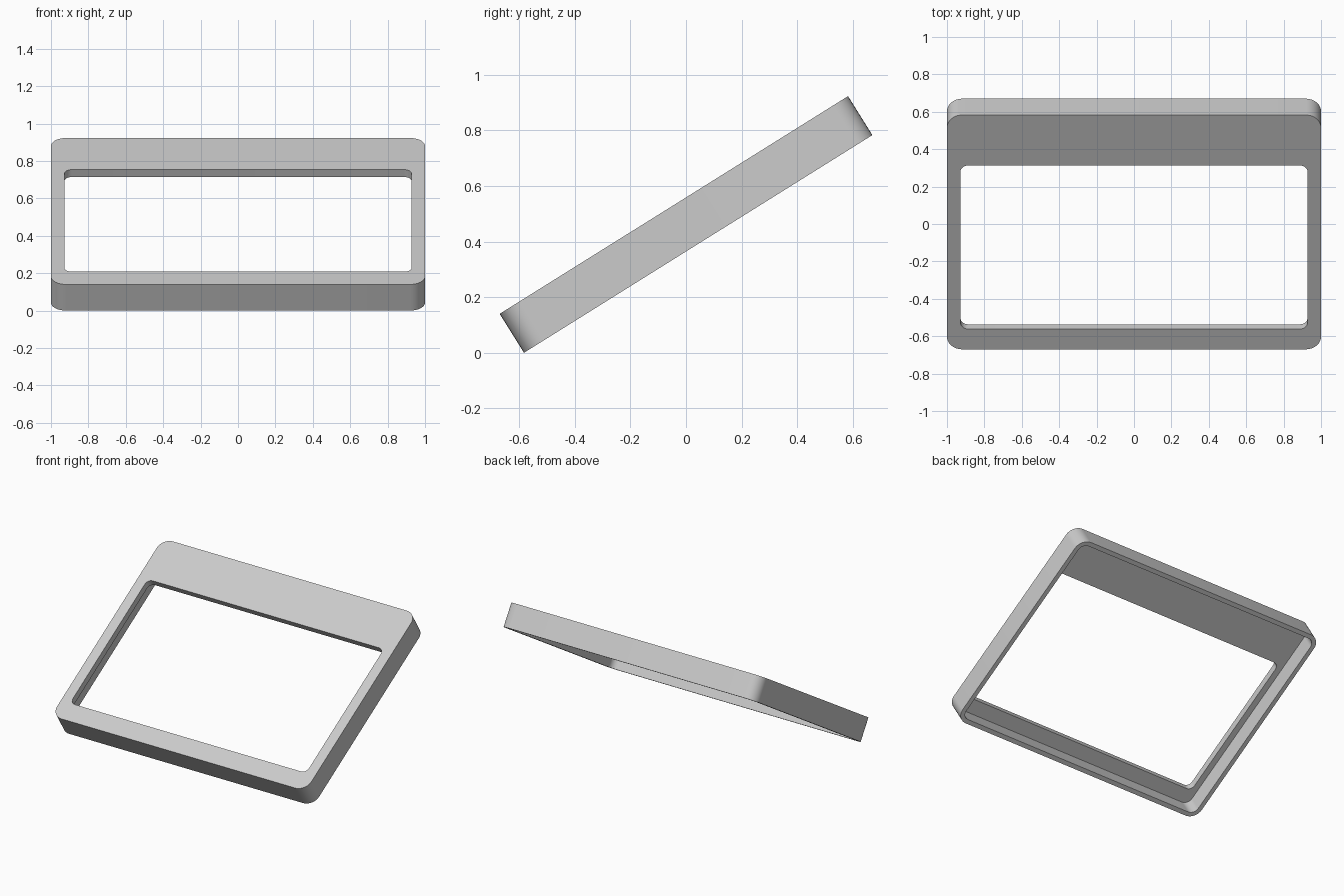
import bpy
import bmesh
from math import sin, cos, pi, radians
from mathutils import Matrix

if "Cube" in bpy.data.objects:
    bpy.data.objects.remove(bpy.data.objects["Cube"], do_unlink=True)

TILT = radians(32)
HALF_W, HALF_L, HALF_T = 1.0, 0.7385, 0.0825
WALL, PLATE = 0.03, 0.047
CORNER_STEPS = 8

grey = bpy.data.materials.new("mid grey")
grey.use_nodes = True
colour = (0.6, 0.6, 0.6, 1)
grey.diffuse_color = colour
grey.node_tree.nodes["Principled BSDF"].inputs["Base Color"].default_value = colour


def rounded_ring(bm, half_x, y0, y1, radius, z):
    """Ring of vertices around a rectangle with rounded corners."""
    centres = [(half_x - radius, y1 - radius), (radius - half_x, y1 - radius),
               (radius - half_x, y0 + radius), (half_x - radius, y0 + radius)]
    ring = []
    for quarter, (cx, cy) in enumerate(centres):
        for i in range(CORNER_STEPS + 1):
            a = (quarter + i / CORNER_STEPS) * pi / 2
            ring.append(bm.verts.new((cx + radius * cos(a), cy + radius * sin(a), z)))
    return ring


# Bezel shell: outer wall, open underside, top plate with an off-centre window
bm = bmesh.new()
outer = (HALF_W, -HALF_L, HALF_L, 0.08)
inner = (HALF_W - WALL, WALL - HALF_L, HALF_L - WALL, 0.05)
window = (0.928, -0.61, 0.42, 0.04)
under = HALF_T - PLATE
sections = [(outer, HALF_T), (outer, -HALF_T), (inner, -HALF_T),
            (inner, under), (window, under), (window, HALF_T)]
rings = [rounded_ring(bm, *shape, z) for shape, z in sections]
for k, ring in enumerate(rings):
    following = rings[(k + 1) % len(rings)]
    for i in range(len(ring)):
        j = (i + 1) % len(ring)
        bm.faces.new((ring[i], following[i], following[j], ring[j]))
bmesh.ops.recalc_face_normals(bm, faces=bm.faces)

# Lean the frame back and rest its front edge on the ground
bm.transform(Matrix.Rotation(TILT, 4, 'X'))
lowest = min(v.co.z for v in bm.verts)
bm.transform(Matrix.Translation((0, 0, -lowest)))

mesh = bpy.data.meshes.new("tilted_bezel_frame")
bm.to_mesh(mesh)
bm.free()
mesh.materials.append(grey)
frame = bpy.data.objects.new("tilted_bezel_frame", mesh)
bpy.context.collection.objects.link(frame)
bpy.ops.object.select_all(action='DESELECT')
frame.select_set(True)
bpy.context.view_layer.objects.active = frame
bpy.ops.object.shade_smooth_by_angle(angle=radians(30))
